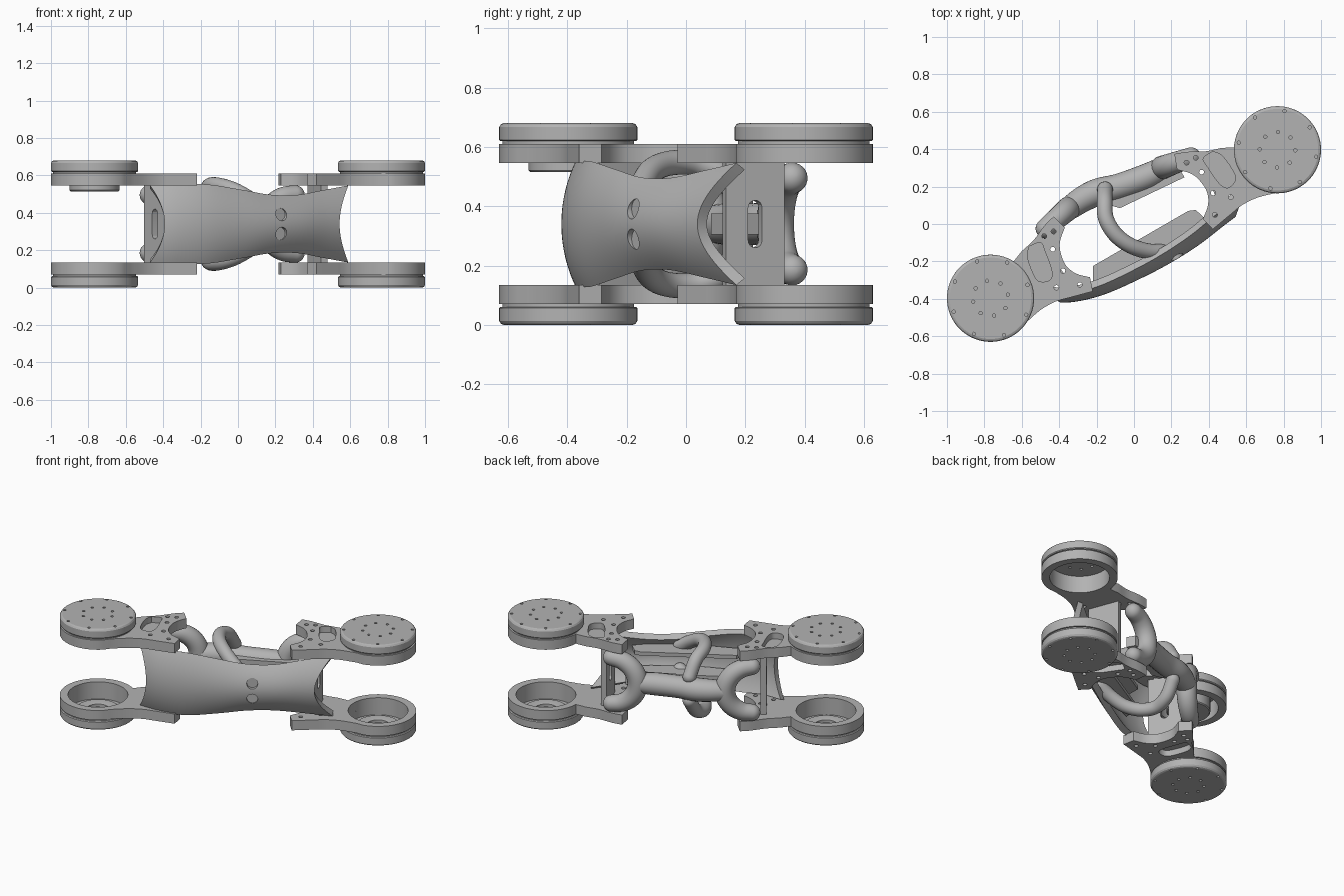
import bpy, bmesh, math
from mathutils import Matrix, Vector

cube = bpy.data.objects.get("Cube")
if cube:
    bpy.data.objects.remove(cube, do_unlink=True)

MID = 0.34                      # height of the symmetry plane
HUB = Vector((0.767, 0.397))    # joint axis on the +x side
R = 0.233

grey = bpy.data.materials.new("satin grey")
grey.use_nodes = True
grey.diffuse_color = (0.45, 0.45, 0.45, 1)
grey.node_tree.nodes["Principled BSDF"].inputs["Base Color"].default_value = (0.45, 0.45, 0.45, 1)


def add(name, data):
    ob = bpy.data.objects.new(name, data)
    bpy.context.collection.objects.link(ob)
    if not data.materials:
        data.materials.append(grey)
    return ob


def finish(name, bm):
    bmesh.ops.recalc_face_normals(bm, faces=bm.faces)
    me = bpy.data.meshes.new(name)
    bm.to_mesh(me)
    bm.free()
    return add(name, me)


def bake(ob):
    """Replace an object by its evaluated mesh."""
    bpy.context.view_layer.update()
    dg = bpy.context.evaluated_depsgraph_get()
    me = bpy.data.meshes.new_from_object(ob.evaluated_get(dg))
    name = ob.name
    bpy.data.objects.remove(ob, do_unlink=True)
    return add(name, me)


def cut(ob, bm):
    cutter = finish("cutter", bm)
    cutter.hide_render = True
    mod = ob.modifiers.new("cut", 'BOOLEAN')
    mod.object, mod.operation, mod.solver = cutter, 'DIFFERENCE', 'EXACT'
    ob = bake(ob)
    bpy.data.objects.remove(cutter, do_unlink=True)
    return ob


def prism(bm, pts, z0, z1):
    face = bm.faces.new([bm.verts.new((p[0], p[1], z0)) for p in pts])
    ext = bmesh.ops.extrude_face_region(bm, geom=[face])["geom"]
    bmesh.ops.translate(bm, vec=(0, 0, z1 - z0), verts=[v for v in ext if isinstance(v, bmesh.types.BMVert)])


def circle(c, r, n, a0=0.0):
    return [(c[0] + r * math.cos(a0 + math.tau * i / n), c[1] + r * math.sin(a0 + math.tau * i / n))
            for i in range(n)]


def lathe(name, profile, steps=64):
    bm = bmesh.new()
    vs = [bm.verts.new((HUB.x + r, HUB.y, z)) for r, z in profile]
    es = [bm.edges.new(p) for p in zip(vs, vs[1:])]
    bmesh.ops.spin(bm, geom=vs + es, cent=(*HUB, 0), axis=(0, 0, 1), angle=math.tau, steps=steps)
    bmesh.ops.remove_doubles(bm, verts=bm.verts, dist=1e-4)
    return finish(name, bm)


def spline(pts, t):
    """Smooth interpolation through points, t in 0..1."""
    pts = [Vector(p) for p in pts]
    n = len(pts) - 1
    i = min(int(t * n), n - 1)
    f = t * n - i
    a, b = pts[i], pts[i + 1]
    ta = (b - pts[i - 1]) / 2 if i else b - a
    tb = (pts[i + 2] - a) / 2 if i + 2 <= n else b - a
    return (a * (2 * f**3 - 3 * f**2 + 1) + ta * (f**3 - 2 * f**2 + f)
            + b * (3 * f**2 - 2 * f**3) + tb * (f**3 - f**2))


def tube(name, pts):
    """Round tube through (x, y, z, radius) points with domed ends."""
    bm = bmesh.new()
    rings, n, seg = [], 40, 24
    path = [spline(pts, i / n) for i in range(n + 1)]
    frames = []
    for i, p in enumerate(path):
        d = (path[min(i + 1, n)].xyz - path[max(i - 1, 0)].xyz).normalized()
        frames.append((p.xyz, d, p.w))
    dome = [math.radians(a) for a in (85, 70, 55, 40, 25, 12)]
    p, d, r = frames[0]
    head = [(p - d * r * math.sin(a), d, r * math.cos(a)) for a in dome]
    p, d, r = frames[-1]
    tail = [(p + d * r * math.sin(a), d, r * math.cos(a)) for a in reversed(dome)]
    side = frames[0][1].orthogonal().normalized()
    for p, d, r in head + frames + tail:
        side = (side - d * side.dot(d)).normalized()
        up = d.cross(side)
        rings.append([bm.verts.new(p + r * (side * math.cos(math.tau * k / seg) + up * math.sin(math.tau * k / seg)))
                      for k in range(seg)])
    for a, b in zip(rings, rings[1:]):
        for k in range(seg):
            bm.faces.new((a[k], a[k - 1], b[k - 1], b[k]))
    bm.faces.new(rings[0])
    bm.faces.new(rings[-1])
    return finish(name, bm)


def fork(name, tip, heading):
    """C-shaped clevis opening outward, its two tips above and below."""
    d = Vector((math.cos(heading), math.sin(heading)))
    pts = []
    for k in range(9):
        a = math.pi * (k / 8 - 0.5)
        p = Vector(tip) + d * 0.165 * math.cos(a)
        pts.append((p.x, p.y, 0.155 * math.sin(a), 0.052 + 0.011 * math.cos(a)))
    tube(name, pts)


def copies(ob, labels, mats):
    for label, m in zip(labels, mats):
        me = ob.data.copy()
        me.transform(m)
        if m.determinant() < 0:
            me.flip_normals()
        add(ob.name + "_" + label, me)
    bpy.data.objects.remove(ob, do_unlink=True)


# The two ends mirror each other along the line joining the hubs
turn = Matrix.Rotation(math.pi, 4, 'Z')
swap = Matrix.Scale(-1, 4, Vector((-HUB.y, HUB.x, 0)).normalized())
flip = Matrix.Scale(-1, 4, (0, 0, 1))
FOUR = (("upper_left", "upper_right", "lower_left", "lower_right"), (swap, turn, flip @ swap, flip @ turn))
TWO_Z = (("upper", "lower"), (Matrix(), flip))
TWO_X = (("left", "right"), (swap, turn))

# Joint plates: ring round the axis plus a forked arm
a0, a1 = math.radians(238), math.radians(493)
outline = [(HUB.x + R * math.cos(a0 + (a1 - a0) * i / 44), HUB.y + R * math.sin(a0 + (a1 - a0) * i / 44))
           for i in range(45)]
top_side = [(0.58, 0.53), (0.5, 0.46), (0.42, 0.415), (0.35, 0.395)]
inner_side = [(0.235, 0.285), (0.31, 0.265), (0.365, 0.22), (0.393, 0.15), (0.395, 0.09), (0.37, 0.02)]
low_side = [(0.43, -0.04), (0.48, 0.01), (0.535, 0.085), (0.6, 0.145)]
outline += [spline(top_side, i / 9) for i in range(10)] + [(0.22, 0.36)]
outline += [spline(inner_side, i / 20) for i in range(21)]
outline += [spline(low_side, i / 9) for i in range(10)]
bm = bmesh.new()
prism(bm, outline, 0.205, 0.27)
plate = finish("joint_plate", bm)
bm = bmesh.new()
prism(bm, circle(HUB, 0.183, 64), 0.1, 0.4)
pocket = [(0.56, 0.12), (0.5, 0.1), (0.475, 0.15), (0.44, 0.25), (0.45, 0.3), (0.51, 0.305), (0.545, 0.25), (0.57, 0.17)]
prism(bm, [spline(pocket + pocket[:1], i / 40) for i in range(40)], 0.23, 0.4)
for c in [(0.48, 0.065), (0.43, 0.04), (0.435, 0.135), (0.38, 0.25), (0.415, 0.34), (0.29, 0.325)]:
    prism(bm, circle(c, 0.013, 14), 0.1, 0.4)
copies(cut(plate, bm), *FOUR)

# Joint caps: hollow discs with two rings of screw holes
cap = lathe("joint_cap", [(0, 0.32), (0.183, 0.32), (0.183, 0.268), (0.222, 0.268), (0.222, 0.279), (0.228, 0.279),
                          (R, 0.284), (R, 0.327), (0.227, 0.336), (0.218, 0.34), (0, 0.34)])
bm = bmesh.new()
for r, size, start in ((0.095, 0.009, 0.2), (0.21, 0.009, 0.35)):
    for c in circle(HUB, r, 8, start):
        prism(bm, circle(c, size, 12), 0.31, 0.36)
copies(cut(cap, bm), *FOUR)

# Bearing rings inside the lower cups, and one motor can
ring = lathe("bearing_ring", [(0.07, 0.321), (0.07, 0.302), (0.085, 0.298), (0.13, 0.298), (0.135, 0.321)])
copies(ring, FOUR[0][2:], FOUR[1][2:])
motor = lathe("motor_can", [(0, 0.175), (0.128, 0.175), (0.134, 0.181), (0.134, 0.321), (0, 0.321)])
copies(motor, ("upper_right",), (turn,))

# Slotted uprights joining upper and lower plates
bm = bmesh.new()
bmesh.ops.create_cube(bm, size=1, matrix=Matrix.Diagonal((0.035, 0.21, 0.42, 1)))
upright = finish("slotted_upright", bm)
bm = bmesh.new()
slot = [(0.025 * math.cos(a), 0.055 * (1 if i < 9 else -1) + 0.025 * math.sin(a))
        for i, a in enumerate([math.pi * k / 8 for k in range(9)] + [math.pi + math.pi * k / 8 for k in range(9)])]
prism(bm, slot, -0.1, 0.1)
bmesh.ops.rotate(bm, verts=bm.verts, matrix=Matrix(((0, 0, 1), (1, 0, 0), (0, 1, 0))))
upright = cut(upright, bm)
upright.data.transform(Matrix.Translation((0.43, 0.215, 0)) @ Matrix.Rotation(math.radians(34), 4, 'Z'))
copies(upright, *TWO_X)

# Curved front cover: plan path with half height, bulging at mid height
cover = [(-0.47, -0.375, 0.205), (-0.33, -0.37, 0.206), (-0.17, -0.325, 0.212), (0.02, -0.235, 0.183),
         (0.17, -0.15, 0.157), (0.31, -0.055, 0.155), (0.45, 0.06, 0.18), (0.59, 0.17, 0.206)]
bm = bmesh.new()
NU, NV = 48, 24
grid = []
for i in range(NU + 1):
    row = []
    for j in range(NV + 1):
        v = 2 * j / NV - 1
        arch = 1 - v * v
        s = 0.08 * arch + (1 - 0.175 * arch) * i / NU
        bulge = (0.045 + 0.03 * i / NU) * arch
        p = spline(cover, s)
        t = spline(cover, min(s + 0.01, 1)) - spline(cover, max(s - 0.01, 0))
        n = Vector((t.y, -t.x, 0)).normalized()
        row.append(bm.verts.new((p.x + n.x * bulge, p.y + n.y * bulge, v * p.z)))
    grid.append(row)
for a, b in zip(grid, grid[1:]):
    for j in range(NV):
        bm.faces.new((a[j], b[j], b[j + 1], a[j + 1]))
me = bpy.data.meshes.new("front_cover")
bm.to_mesh(me)
bm.free()
shell = add("front_cover", me)
mod = shell.modifiers.new("wall", 'SOLIDIFY')
mod.thickness, mod.offset = 0.04, -1
shell = bake(shell)
bm = bmesh.new()
for z in (-0.051, 0.051):
    bmesh.ops.create_cone(bm, cap_ends=True, segments=24, radius1=0.034, radius2=0.034, depth=0.2, matrix=Matrix.Translation(
        (0.276, -0.25, z)) @ Matrix.Rotation(math.radians(32), 4, 'Z') @ Matrix.Rotation(math.pi / 2, 4, 'X'))
shell = cut(shell, bm)

# Inner shelf behind the cover
bm = bmesh.new()
shelf = [(-0.22, -0.225), (-0.22, -0.335), (0.02, -0.235), (0.17, -0.15), (0.31, -0.06), (0.39, 0.02), (0.33, 0.075), (0.29, 0.07)]
prism(bm, shelf, 0.06, 0.085)
copies(finish("inner_shelf", bm), *TWO_Z)

# Rear bar with a flat web and a C-shaped fork at each end
tube("rear_bar", [(-0.345, 0.085, 0, 0.063), (-0.27, 0.135, 0, 0.07), (-0.19, 0.172, 0, 0.073),
                  (-0.08, 0.2, 0, 0.07), (0.06, 0.25, 0, 0.07), (0.15, 0.295, 0, 0.063)])
bm = bmesh.new()
prism(bm, [(-0.2, 0.12), (-0.075, 0.085), (0.27, 0.25), (0.24, 0.3), (0.1, 0.28), (-0.2, 0.18)], -0.035, 0.035)
finish("rear_web", bm)
fork("right_fork", (-0.474, -0.025), math.radians(41))
fork("left_fork", (0.305, 0.358), math.radians(200))

# Hooped handles from the rear bar to the cover
copies(tube("hoop", [(-0.155, 0.185, 0.08, 0.042), (-0.157, 0.12, 0.17, 0.042), (-0.15, 0.03, 0.205, 0.042),
                     (-0.1, -0.055, 0.205, 0.042), (-0.02, -0.115, 0.18, 0.042), (0.07, -0.145, 0.13, 0.042),
                     (0.15, -0.15, 0.08, 0.042)]), *TWO_Z)

# Stand everything on the ground and shade
bpy.ops.object.select_all(action='DESELECT')
for ob in [o for o in bpy.context.collection.objects if o.type == 'MESH' and grey.name in o.data.materials]:
    ob.data.transform(Matrix.Translation((0, 0, MID)))
    ob.select_set(True)
    bpy.context.view_layer.objects.active = ob
bpy.ops.object.shade_smooth_by_angle(angle=math.radians(22))
